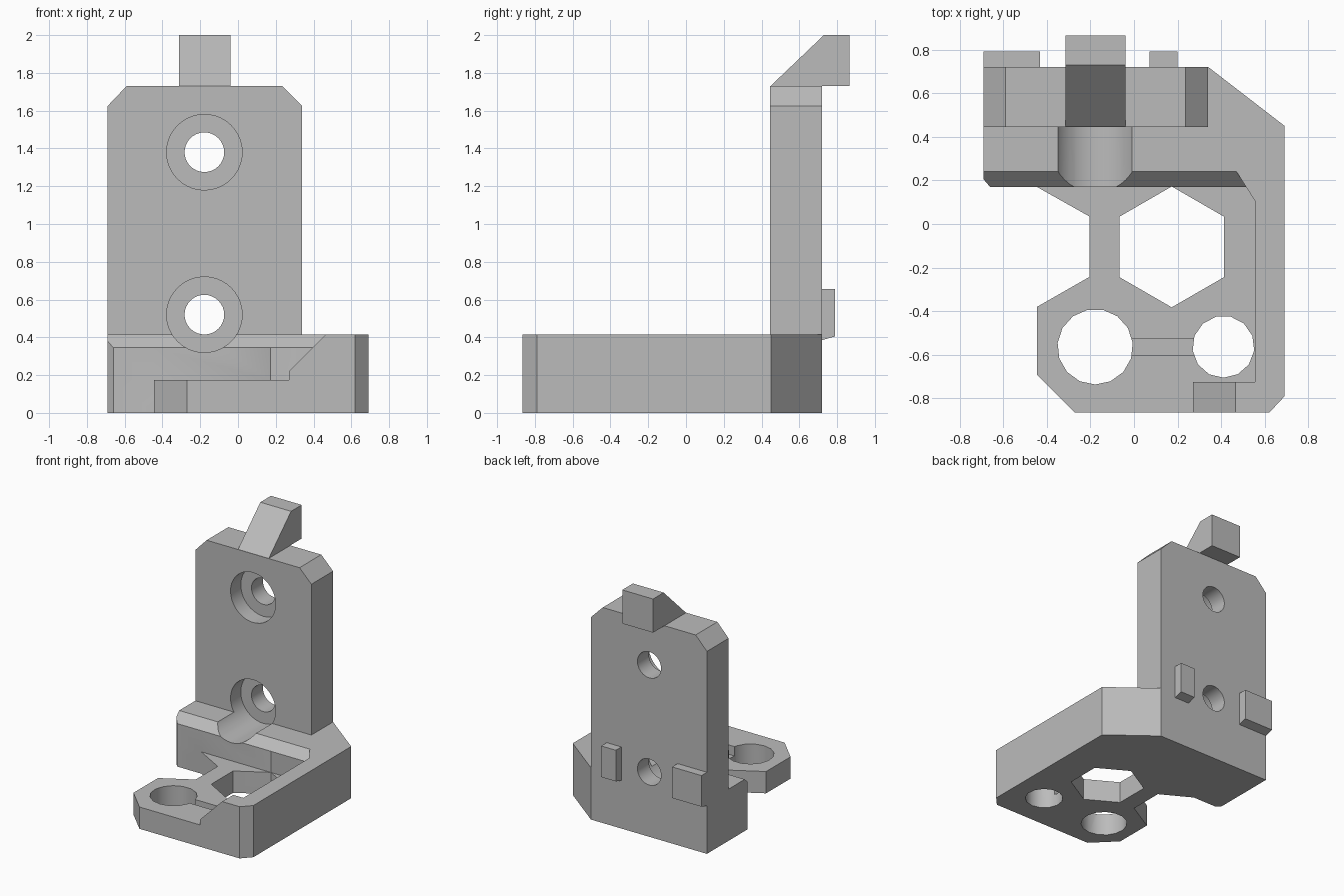
import bpy, bmesh, math

if "Cube" in bpy.data.objects:
    bpy.data.objects.remove(bpy.data.objects["Cube"])

grey = bpy.data.materials.new("plain_grey")
grey.diffuse_color = (0.5, 0.5, 0.5, 1)
grey.use_nodes = True
grey.node_tree.nodes["Principled BSDF"].inputs["Base Color"].default_value = grey.diffuse_color


def prism(name, pts, axis, a, b, end=None):
    """Extrude a 2D profile along an axis from a to b; end(u, v) may slant the far cap."""
    def place(u, v, w):
        return {"x": (w, u, v), "y": (u, w, v), "z": (u, v, w)}[axis]
    bm = bmesh.new()
    lo = [bm.verts.new(place(u, v, a)) for u, v in pts]
    hi = [bm.verts.new(place(u, v, end(u, v) if end else b)) for u, v in pts]
    n = len(pts)
    bm.faces.new(lo)
    bm.faces.new(hi[::-1])
    for i in range(n):
        bm.faces.new((lo[i], hi[i], hi[(i + 1) % n], lo[(i + 1) % n]))
    bmesh.ops.recalc_face_normals(bm, faces=bm.faces)
    me = bpy.data.meshes.new(name)
    bm.to_mesh(me)
    bm.free()
    me.materials.append(grey)
    ob = bpy.data.objects.new(name, me)
    bpy.context.collection.objects.link(ob)
    return ob


def ring(cx, cy, r, n, start=-90):
    return [(cx + r * math.cos(math.radians(start) + math.tau * i / n),
             cy + r * math.sin(math.radians(start) + math.tau * i / n)) for i in range(n)]


def box(name, x0, x1, y0, y1, z0, z1):
    return prism(name, [(x0, y0), (x1, y0), (x1, y1), (x0, y1)], "z", z0, z1)


def combine(ob, other, op):
    m = ob.modifiers.new(op, "BOOLEAN")
    m.operation, m.object, m.solver = op, other, "EXACT"
    dg = bpy.context.evaluated_depsgraph_get()
    me = bpy.data.meshes.new_from_object(ob.evaluated_get(dg))
    ob.modifiers.clear()
    ob.data = me
    bpy.data.objects.remove(other)


# base block, with half a hexagon notched into its left side
body = prism("bracket_body", [
    (-0.69, 0.72), (0.34, 0.72), (0.69, 0.45), (0.69, -0.79), (0.62, -0.865),
    (-0.27, -0.865), (-0.445, -0.69), (-0.445, -0.38), (-0.205, -0.243),
    (-0.205, 0.035), (-0.445, 0.17), (-0.66, 0.17), (-0.69, 0.205)], "z", 0, 0.415)

# upright plate with clipped top corners
plate = prism("upright_plate", [
    (-0.69, 0.1), (0.34, 0.1), (0.34, 1.625), (0.235, 1.73),
    (-0.59, 1.73), (-0.69, 1.625)], "y", 0.445, 0.72)
combine(body, plate, "UNION")

cutters = [
    # pocket above the floor, leaving the right wall and front lip
    prism("pocket", [(-1, 0.17), (0.514, 0.17), (0.555, 0.105),
                     (0.555, -0.725), (-1, -0.725)], "z", 0.175, 1),
    # sloped end of the front lip
    prism("lip_cut", [(-1, 0.175), (0.27, 0.175), (0.27, 0.22),
                      (0.565, 0.515), (-1, 0.515)], "y", -1, -0.7),
    # bevel along the front edge of the ledge
    prism("ledge_bevel", [(0.15, 0.325), (0.3, 0.475), (0.15, 0.475)], "x", -1, 0,
          end=lambda y, z: 0.514 - (y - 0.17) * 0.63),
    # floor openings
    prism("hex_hole", ring(0.173, -0.105, 0.277, 6), "z", -1, 1),
    prism("large_hole", ring(-0.178, -0.563, 0.173, 15), "z", -1, 1),
    prism("small_hole", ring(0.41, -0.563, 0.142, 13), "z", -1, 1),
    box("floor_groove", -0.18, 0.41, -0.6, -0.527, 0.1, 0.3),
]
# counterbored screw holes
for z in (0.52, 1.38):
    cutters.append(prism("counterbore", ring(-0.178, z, 0.2, 40), "y", 0, 0.575))
    cutters.append(prism("screw_hole", ring(-0.178, z, 0.105, 32), "y", 0.3, 1))
for c in cutters:
    combine(body, c, "DIFFERENCE")

# hook on top and tabs on the back
hook = prism("top_hook", [(0.447, 1.73), (0.865, 1.73), (0.865, 2.0), (0.73, 2.0)],
             "x", -0.313, -0.04)
tabs = [prism(name, [(0.72, 0.385), (0.79, 0.405), (0.79, 0.655), (0.72, 0.655)], "x", a, b)
        for name, a, b in (("wide_back_tab", -0.69, -0.43), ("narrow_back_tab", 0.07, 0.2))]

# smooth bores, sharp edges elsewhere
bpy.ops.object.select_all(action="DESELECT")
body.select_set(True)
bpy.context.view_layer.objects.active = body
bpy.ops.object.shade_smooth_by_angle(angle=math.radians(32))
